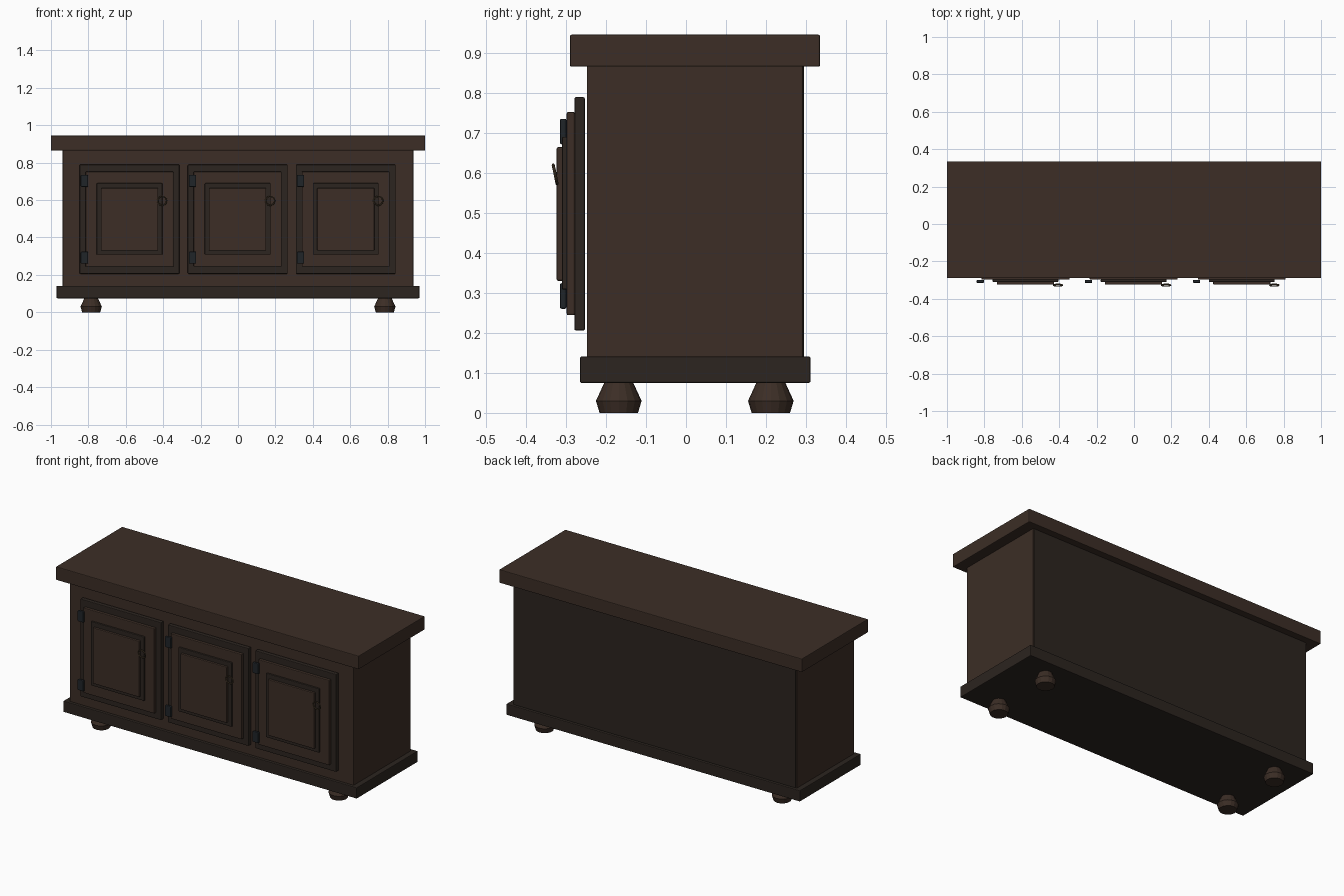
import bpy, bmesh, math
from mathutils import Matrix

if "Cube" in bpy.data.objects:
    bpy.data.objects.remove(bpy.data.objects["Cube"])


def material(name, rgb):
    m = bpy.data.materials.new(name)
    m.diffuse_color = (*rgb, 1)
    m.use_nodes = True
    m.node_tree.nodes["Principled BSDF"].inputs["Base Color"].default_value = m.diffuse_color
    return m


WOOD = material("wood", (0.045, 0.027, 0.019))
DARK = material("dark_wood", (0.025, 0.018, 0.014))
IRON = material("iron", (0.014, 0.018, 0.022))
BRASS = material("aged_brass", (0.08, 0.055, 0.03))


def add_object(name, bm, mat):
    mesh = bpy.data.meshes.new(name)
    bmesh.ops.recalc_face_normals(bm, faces=bm.faces)
    bm.to_mesh(mesh)
    bm.free()
    mesh.materials.append(mat)
    ob = bpy.data.objects.new(name, mesh)
    bpy.context.collection.objects.link(ob)
    return ob


def box(name, x, y, z, mat, bevel=0.004):
    """Bevelled box from (min, max) ranges."""
    bm = bmesh.new()
    centre = [(a + b) / 2 for a, b in (x, y, z)]
    size = [b - a for a, b in (x, y, z)]
    bmesh.ops.create_cube(bm, size=1, matrix=Matrix.Translation(centre) @ Matrix.Diagonal((*size, 1)))
    ob = add_object(name, bm, mat)
    mod = ob.modifiers.new("soft_edges", "BEVEL")
    mod.width, mod.segments = bevel, 2
    return ob


def lathe(name, profile, loc, mat, sides):
    """Closed solid turned around z from (radius, height) points."""
    bm = bmesh.new()
    rings = [[bm.verts.new((r * math.cos(2 * math.pi * i / sides) + loc[0],
                            r * math.sin(2 * math.pi * i / sides) + loc[1], h))
              for i in range(sides)] for r, h in profile]
    for a, b in zip(rings, rings[1:]):
        for i in range(sides):
            j = (i + 1) % sides
            bm.faces.new((a[i], a[j], b[j], b[i]))
    bm.faces.new(rings[0])
    bm.faces.new(rings[-1])
    return add_object(name, bm, mat)


# Carcass
box("top_slab", (-1, 1), (-0.29, 0.335), (0.865, 0.945), WOOD)
box("cabinet_body", (-0.938, 0.938), (-0.248, 0.292), (0.135, 0.868), WOOD)
box("back_panel", (-0.93, 0.93), (0.28, 0.295), (0.14, 0.866), DARK, 0.002)
box("base_plinth", (-0.97, 0.97), (-0.265, 0.311), (0.075, 0.141), DARK)

# Turned feet
for x in (-0.785, 0.785):
    for y in (-0.168, 0.212):
        lathe("foot", [(0.048, 0), (0.057, 0.03), (0.035, 0.078)], (x, y), WOOD, 16)

# Doors: stepped frames, hinges and ring pull
for cx in (-0.58, -0.002, 0.576):
    for name, half, y, z, mat in (
            ("door_surround", 0.267, (-0.279, -0.2525), (0.206, 0.789), DARK),
            ("door_leaf", 0.235, (-0.298, -0.278), (0.244, 0.752), WOOD),
            ("panel_moulding", 0.176, (-0.31, -0.296), (0.308, 0.69), DARK),
            ("raised_panel", 0.153, (-0.3235, -0.305), (0.33, 0.664), WOOD)):
        box(name, (cx - half, cx + half), y, z, mat)
    for z in (0.26, 0.671):
        box("hinge", (cx - 0.261, cx - 0.222), (-0.315, -0.299), (z, z + 0.064), IRON)
    bpy.ops.mesh.primitive_torus_add(
        major_radius=0.024, minor_radius=0.0038, major_segments=24, minor_segments=8,
        location=(cx + 0.174, -0.327, 0.596), rotation=(math.pi / 2 + 0.2, 0, 0))
    ring = bpy.context.object
    ring.name = "ring_pull"
    ring.data.materials.append(BRASS)
    bpy.ops.object.shade_smooth_by_angle()
